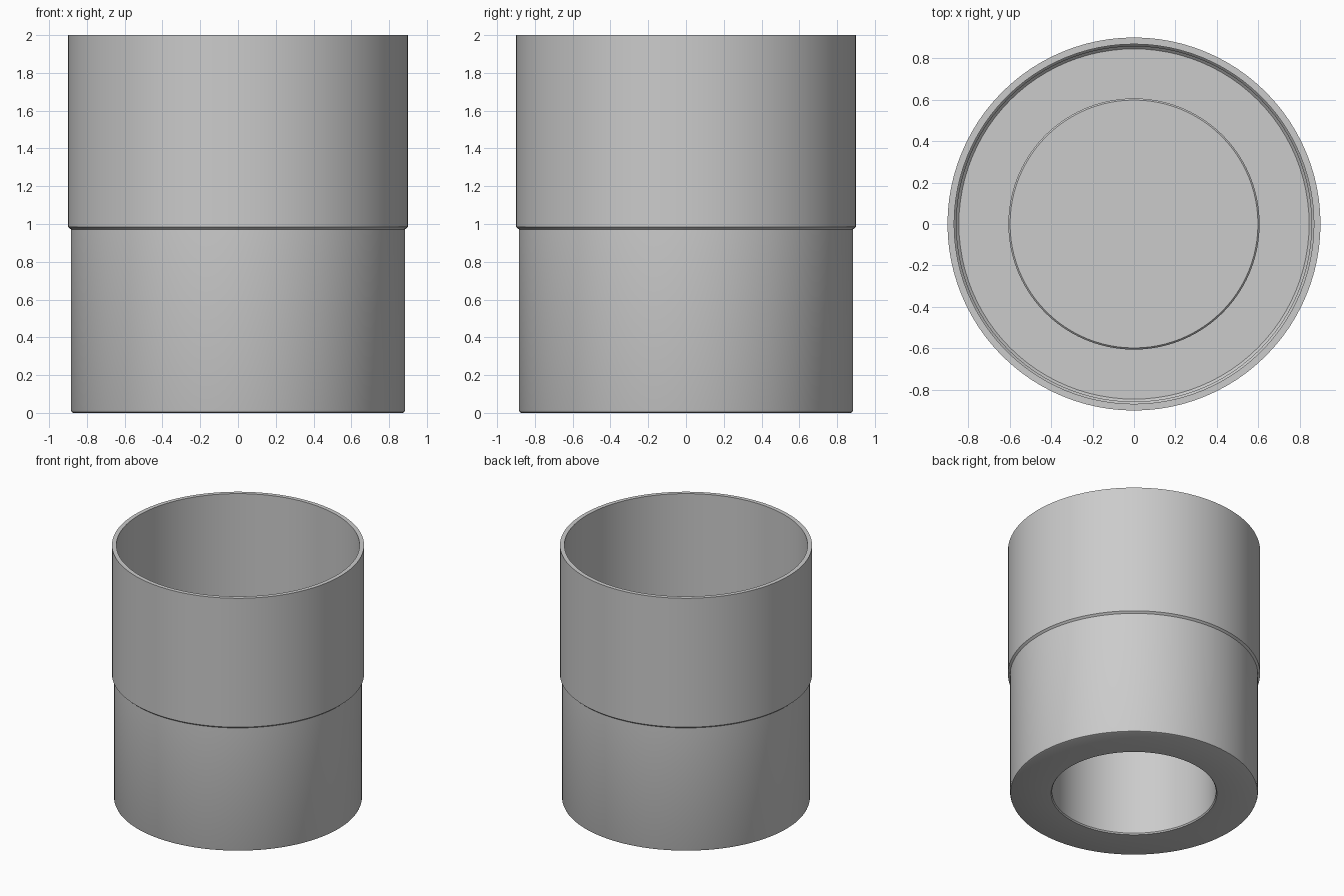
import bpy
import bmesh
import math

SEGMENTS = 96

cube = bpy.data.objects.get("Cube")
if cube:
    bpy.data.objects.remove(cube, do_unlink=True)

grey = bpy.data.materials.new("plain grey")
grey.use_nodes = True
colour = (0.6, 0.6, 0.6, 1)
grey.diffuse_color = colour
grey.node_tree.nodes["Principled BSDF"].inputs["Base Color"].default_value = colour


def lathe(name, profile):
    """Spin an (r, z) profile around the z axis, closing it at the axis."""
    bm = bmesh.new()
    verts = [bm.verts.new((r, 0, z)) for r, z in profile]
    edges = [bm.edges.new(pair) for pair in zip(verts, verts[1:])]
    bmesh.ops.spin(bm, geom=verts + edges, cent=(0, 0, 0), axis=(0, 0, 1),
                   angle=math.tau, steps=SEGMENTS, use_duplicate=False)
    bmesh.ops.remove_doubles(bm, verts=bm.verts, dist=0.0005)
    bmesh.ops.recalc_face_normals(bm, faces=bm.faces)
    mesh = bpy.data.meshes.new(name)
    bm.to_mesh(mesh)
    bm.free()
    mesh.materials.append(grey)
    obj = bpy.data.objects.new(name, mesh)
    bpy.context.collection.objects.link(obj)
    bpy.ops.object.select_all(action="DESELECT")
    obj.select_set(True)
    bpy.context.view_layer.objects.active = obj
    bpy.ops.object.shade_smooth_by_angle(angle=math.radians(30))
    return obj


# Underside recess, base, stepped outer wall
outside = [(0, 0.95), (0.585, 0.95), (0.585, 0.01), (0.592, 0),
           (0.872, 0), (0.881, 0.004), (0.885, 0.015),
           (0.885, 0.972), (0.9, 0.985), (0.9, 2)]

# Rim, stepped inner wall, floor, raised centre
inside = [(0.868, 2), (0.868, 0.985), (0.857, 0.972), (0.857, 0.042),
          (0.845, 0.03), (0.606, 0.03), (0.606, 0.972),
          (0.598, 0.98), (0, 0.98)]

lathe("stepped_cup", outside + inside)
